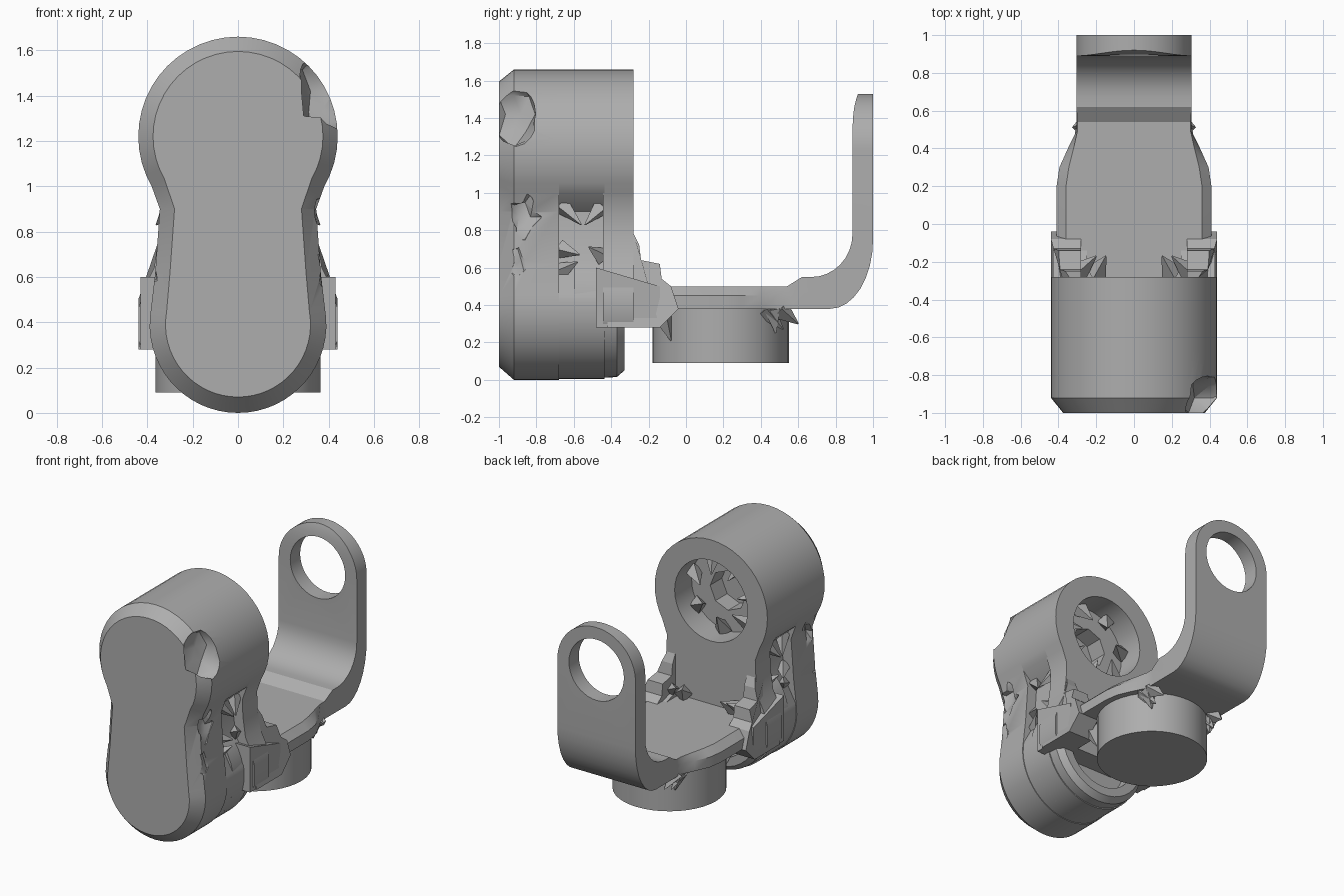
import bpy, bmesh, math, random
from mathutils import Vector, Matrix

random.seed(4)
if "Cube" in bpy.data.objects:
    bpy.data.objects.remove(bpy.data.objects["Cube"])

grey = bpy.data.materials.new("plain_grey")
grey.use_nodes = True
colour = (0.42, 0.42, 0.42, 1)
grey.diffuse_color = colour
grey.node_tree.nodes["Principled BSDF"].inputs["Base Color"].default_value = colour


def finish(name, bm):
    bmesh.ops.recalc_face_normals(bm, faces=bm.faces[:])
    mesh = bpy.data.meshes.new(name)
    bm.to_mesh(mesh)
    bm.free()
    mesh.materials.append(grey)
    obj = bpy.data.objects.new(name, mesh)
    bpy.context.collection.objects.link(obj)
    return obj


def loft(name, rings):
    """Skin a list of equal-length rings and cap both ends."""
    bm = bmesh.new()
    rows = [[bm.verts.new(p) for p in ring] for ring in rings]
    n = len(rows[0])
    for a, b in zip(rows, rows[1:]):
        for i in range(n):
            j = (i + 1) % n
            bm.faces.new((a[i], a[j], b[j], b[i]))
    bm.faces.new(rows[0])
    bm.faces.new(rows[-1])
    return finish(name, bm)


def at_y(profile, y):
    return [(x, y, z) for x, z in profile]


def mirrored(half):
    """Close a right half, running top to bottom, into a full outline."""
    return half + [(-x, z) for x, z in reversed(half) if x > 0.001]


def arc(r, cz, start, end, n=16):
    pts = []
    for i in range(n + 1):
        a = math.radians(start + (end - start) * i / n)
        pts.append((abs(r * math.cos(a)), cz + r * math.sin(a)))
    return pts


def peanut(r_top, r_low, waist):
    return mirrored(arc(r_top, 1.22, 90, -30) + [(waist, 0.9), (waist + 0.02, 0.62)]
                    + arc(r_low, 0.39, 10, -90))


def disc(r, cz, n=40):
    return [(r * math.cos(i * math.tau / n), cz + r * math.sin(i * math.tau / n)) for i in range(n)]


def jagged(name, centre, size, rough=0.3):
    bm = bmesh.new()
    bmesh.ops.create_icosphere(bm, subdivisions=2, radius=1)
    for v in bm.verts:
        v.co *= 1 + random.uniform(-rough, rough)
    bmesh.ops.transform(bm, verts=bm.verts[:],
                        matrix=Matrix.Translation(centre) @ Matrix.Diagonal((*size, 1)))
    return finish(name, bm)


def cut(obj, cutter):
    cutter.hide_render = True
    mod = obj.modifiers.new("cut", 'BOOLEAN')
    mod.operation = 'DIFFERENCE'
    mod.solver = 'EXACT'
    mod.object = cutter
    bpy.context.view_layer.objects.active = obj
    bpy.ops.object.modifier_apply(modifier=mod.name)
    bpy.data.objects.remove(cutter)


def cylinder_cutter(r, cz, y0, y1, n=40):
    return loft("cutter", [at_y(disc(r, cz, n), y) for y in (y0, y1)])


def spike(name, base, tip, r):
    """A thin four-sided shard from base to tip."""
    base, tip = Vector(base), Vector(tip)
    d = tip - base
    bm = bmesh.new()
    m = Matrix.Translation((base + tip) / 2) @ d.to_track_quat('Z', 'Y').to_matrix().to_4x4()
    bmesh.ops.create_cone(bm, cap_ends=True, segments=4, radius1=r, radius2=0.004,
                          depth=d.length, matrix=m)
    return finish(name, bm)


smooth = []

# Front cover: chamfered peanut with a broken corner and worn waist
full = peanut(0.44, 0.39, 0.345)
cover = loft("front_cover", [at_y(peanut(0.375, 0.32, 0.28), -1),
                             at_y(full, -0.92), at_y(full, -0.68)])
cut(cover, jagged("cutter", (0.42, -0.92, 1.42), (0.17, 0.14, 0.19), 0.2))
for s in (-1, 1):
    cut(cover, jagged("cutter", (s * 0.39, -0.86, 0.87), (0.07, 0.09, 0.12)))
    cut(cover, jagged("cutter", (s * 0.4, -0.9, 0.64), (0.05, 0.06, 0.1)))
smooth.append(cover)

# Core: narrow waist leaves a slot on each side
core_shape = peanut(0.44, 0.385, 0.27)
core = loft("body_core", [at_y(core_shape, y) for y in (-0.685, -0.435)])

# Back plate: upper lobe, neck, and flare into the yoke
plate_half = arc(0.44, 1.22, 90, -30) + [(0.345, 0.9), (0.35, 0.78), (0.37, 0.64), (0.41, 0.56),
                                         (0.44, 0.46), (0.44, 0.32), (0.42, 0.28)]
plate = loft("back_plate", [at_y(mirrored(plate_half), y) for y in (-0.445, -0.28)])

# Round socket with a smaller bore inside it
for obj in (core, plate):
    cut(obj, cylinder_cutter(0.285, 1.23, -0.47, -0.2))
cut(core, cylinder_cutter(0.14, 1.23, -0.6, -0.4, 8))
smooth += [core, plate]
for i in range(7):
    a = i * math.tau / 7 + 0.3
    c, s = math.cos(a), math.sin(a)
    spike("socket_shard", (0.27 * c, -0.45, 1.23 + 0.27 * s),
          (0.15 * c, -0.36, 1.23 + 0.15 * s), 0.06)

# Lower hub with a shallow recess
hub = loft("lower_hub", [at_y(disc(r, 0.39), y)
                         for r, y in ((0.385, -0.6), (0.375, -0.37), (0.34, -0.33))])
cut(hub, cylinder_cutter(0.27, 0.38, -0.43, -0.2))
smooth.append(hub)

# Yoke arms joining the body to the base plate
yoke_side = [(-0.42, 0.28), (-0.14, 0.28), (-0.04, 0.38), (-0.08, 0.5), (-0.13, 0.54),
             (-0.14, 0.62), (-0.24, 0.64), (-0.25, 0.72), (-0.285, 0.79), (-0.42, 0.79)]
for s, name in ((1, "left"), (-1, "right")):
    inner, outer = 0.28 * s, 0.44 * s
    loft(name + "_yoke_arm", [[(inner, y, z) for y, z in yoke_side],
                              [(outer - s * 0.1 * max(0, z - 0.5) / 0.29, y, z)
                               for y, z in yoke_side]])
    loft(name + "_yoke_pad", [[(s * x, y, z) for y, z in
                               ((-0.48, 0.28), (-0.14, 0.28), (-0.14, 0.5), (-0.48, 0.6))]
                              for x in (0.25, 0.43)])

# Bracket: (underside y, z), (upper side y, z), half width, upper half width
stations = [((-0.4, 0.38), (-0.4, 0.5), 0.41, 0.36), ((0.2, 0.38), (0.2, 0.5), 0.41, 0.36),
            ((0.3, 0.38), (0.3, 0.5), 0.395, 0.345), ((0.4, 0.38), (0.4, 0.5), 0.35, 0.32),
            ((0.49, 0.38), (0.49, 0.5), 0.305, 0.3), ((0.58, 0.38), (0.54, 0.5), 0.305, 0.3),
            ((0.68, 0.38), (0.62, 0.55), 0.305, 0.305)]
for i in range(9):
    a = math.radians(i * 90 / 8)
    s, c = math.sin(a), math.cos(a)
    stations.append(((0.77 + 0.23 * s, 0.75 - 0.37 * c),
                     (0.67 + 0.22 * s, 0.78 - 0.23 * c), 0.305, 0.305))
for i in range(17):
    a = math.radians(i * 88 / 16)
    z, w = 1.23 + 0.3 * math.sin(a), 0.305 * math.cos(a)
    stations.append(((1.0, z), (0.89 + 0.03 * math.sin(a) ** 4, z), w, w))


def section(low, high, w, wt):
    mid = [a + (b - a) * 0.6 for a, b in zip(low, high)]
    return [(-w, *low), (w, *low), (w, *mid), (wt, *high), (-wt, *high), (-w, *mid)]


bracket = loft("bracket", [section(*st) for st in stations])
cut(bracket, cylinder_cutter(0.215, 1.23, 0.8, 1.1))
smooth.append(bracket)

# Round foot under the base
foot = loft("round_foot", [[(x, y + 0.185, z) for x, y in disc(0.365, 0)] for z in (0.09, 0.4)])
smooth.append(foot)

# Broken shards around the slots, yoke and foot
for s in (-1, 1):
    for y, z, dy, dz in ((-0.66, 0.93, 0.1, -0.1), (-0.46, 0.92, -0.08, -0.09),
                         (-0.67, 0.7, 0.1, -0.03), (-0.67, 0.58, 0.09, 0.05),
                         (-0.45, 0.66, -0.07, 0.05)):
        spike("slot_shard", (s * 0.29, y, z), (s * 0.36, y + dy, z + dz), 0.05)
    for y, z, dy, dz in ((-0.13, 0.36, 0.05, -0.15), (0.42, 0.38, 0.1, -0.11),
                         (0.5, 0.38, 0.1, -0.08), (0.46, 0.38, 0.02, -0.13)):
        spike("foot_shard", (s * 0.27, y, z), (s * 0.25, y + dy, z + dz), 0.06)
    for x, dx in ((0.3, -0.1), (0.2, -0.05)):
        spike("yoke_shard", (s * x, -0.26, 0.53), (s * (x + dx), -0.17, 0.6), 0.06)

# Smooth curved parts, keeping hard edges
bpy.ops.object.select_all(action='DESELECT')
for obj in smooth:
    obj.select_set(True)
bpy.context.view_layer.objects.active = smooth[0]
bpy.ops.object.shade_smooth_by_angle(angle=math.radians(30))
